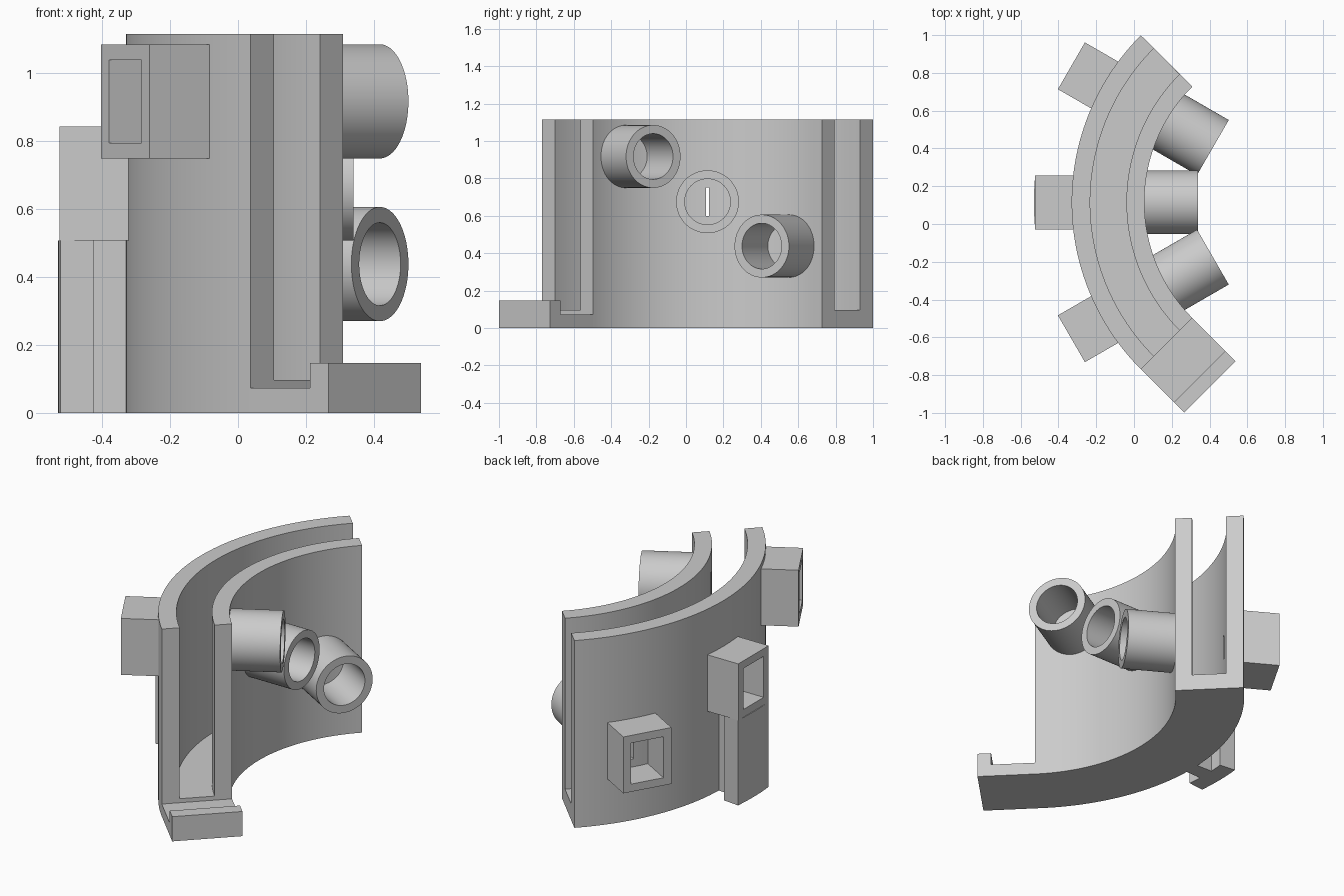
import bpy, bmesh, math
from mathutils import Vector

if "Cube" in bpy.data.objects:
    bpy.data.objects.remove(bpy.data.objects["Cube"], do_unlink=True)

# One plain grey for everything
grey = bpy.data.materials.new("plain grey")
grey.use_nodes = True
colour = (0.6, 0.6, 0.6, 1)
grey.diffuse_color = colour
grey.node_tree.nodes["Principled BSDF"].inputs["Base Color"].default_value = colour

CENTRE = Vector((0.92, 0.115, 0))
R_IN, R_GROOVE_IN, R_GROOVE_OUT, R_OUT = 0.865, 0.96, 1.152, 1.25
HEIGHT, FLOOR = 1.115, 0.097
STEPS = 64


def place(angle, radius, side, z):
    """Point at a radius along an angle in degrees, shifted sideways."""
    a = math.radians(angle)
    out = Vector((math.cos(a), math.sin(a), 0))
    across = Vector((-math.sin(a), math.cos(a), 0))
    return CENTRE + out * radius + across * side + Vector((0, 0, z))


def loft(name, rings, closed=False):
    """Skin rings of points; closed joins last to first, otherwise cap."""
    bm = bmesh.new()
    loops = [[bm.verts.new(p) for p in ring] for ring in rings]
    pairs = list(zip(loops, loops[1:]))
    if closed:
        pairs.append((loops[-1], loops[0]))
    else:
        bm.faces.new(loops[0])
        bm.faces.new(loops[-1])
    for a, b in pairs:
        n = len(a)
        for i in range(n):
            j = (i + 1) % n
            bm.faces.new((a[i], a[j], b[j], b[i]))
    bmesh.ops.recalc_face_normals(bm, faces=bm.faces)
    mesh = bpy.data.meshes.new(name)
    bm.to_mesh(mesh)
    bm.free()
    mesh.materials.append(grey)
    obj = bpy.data.objects.new(name, mesh)
    bpy.context.collection.objects.link(obj)
    return obj


def sweep(name, profile, start, end, steps):
    """Turn a radius and height profile around the arc centre."""
    angles = [start + (end - start) * i / steps for i in range(steps + 1)]
    return loft(name, [[place(a, r, 0, z) for r, z in profile] for a in angles])


def hollow(name, angle, z, r0, r1, outer, inner):
    """Open sleeve between two radii with the given cross-sections."""
    def ring(section, r):
        return [place(angle, r, s, z + h) for s, h in section]
    return loft(name, [ring(outer, r0), ring(outer, r1),
                       ring(inner, r1), ring(inner, r0)], closed=True)


def circle(radius):
    turn = [math.tau * i / STEPS for i in range(STEPS)]
    return [(radius * math.cos(t), radius * math.sin(t)) for t in turn]


def rectangle(w, h):
    return [(-w, -h), (w, -h), (w, h), (-w, h)]


# Curved channel with an open groove
channel = sweep("curved_channel", [
    (R_IN, 0), (R_OUT, 0), (R_OUT, HEIGHT), (R_GROOVE_OUT, HEIGHT),
    (R_GROOVE_OUT, FLOOR), (R_GROOVE_IN, FLOOR),
    (R_GROOVE_IN, HEIGHT), (R_IN, HEIGHT)], 135, 225, STEPS)
parts = [channel]

# Ledge with a raised lip at the front end
ledge = [(0, 0), (0.325, 0), (0.325, 0.147), (0.248, 0.147), (0.248, 0.073), (0, 0.073)]
parts.append(loft("front_ledge", [
    [place(225, r, s, z) for s, z in ledge] for r in (R_IN, R_OUT)]))

# Round sleeve, square socket and narrow slot at each station
for label, angle, z in (("back", 150, 0.438), ("middle", 180, 0.675), ("front", 210, 0.917)):
    parts.append(hollow(label + "_tube", angle, z, 0.58, 0.9, circle(0.168), circle(0.122)))
    parts.append(hollow(label + "_socket", angle, z, 1.2, 1.445,
                        rectangle(0.143, 0.168), rectangle(0.096, 0.122)))
    cutter = loft(label + "_slot_cutter", [
        [place(angle, r, s, z + h) for s, h in rectangle(0.009, 0.075)]
        for r in (0.8, 1.3)])
    cut = channel.modifiers.new("slot", "BOOLEAN")
    cut.operation = "DIFFERENCE"
    cut.solver = "EXACT"
    cut.object = cutter
    bpy.context.view_layer.objects.active = channel
    bpy.ops.object.modifier_apply(modifier=cut.name)
    bpy.data.objects.remove(cutter, do_unlink=True)

# T-shaped rail under the middle socket
for name, r0, r1, half in (("rail_stem", 1.24, 1.35, 0.05), ("rail_plate", 1.35, 1.45, 0.143)):
    spread = math.degrees(half / r1)
    parts.append(sweep(name, [(r0, 0), (r1, 0), (r1, 0.507), (r0, 0.507)],
                       180 - spread, 180 + spread, 12))

# Smooth curves, keep edges crisp
bpy.ops.object.select_all(action="DESELECT")
for obj in parts:
    obj.select_set(True)
bpy.context.view_layer.objects.active = channel
bpy.ops.object.shade_smooth_by_angle(angle=math.radians(30))
